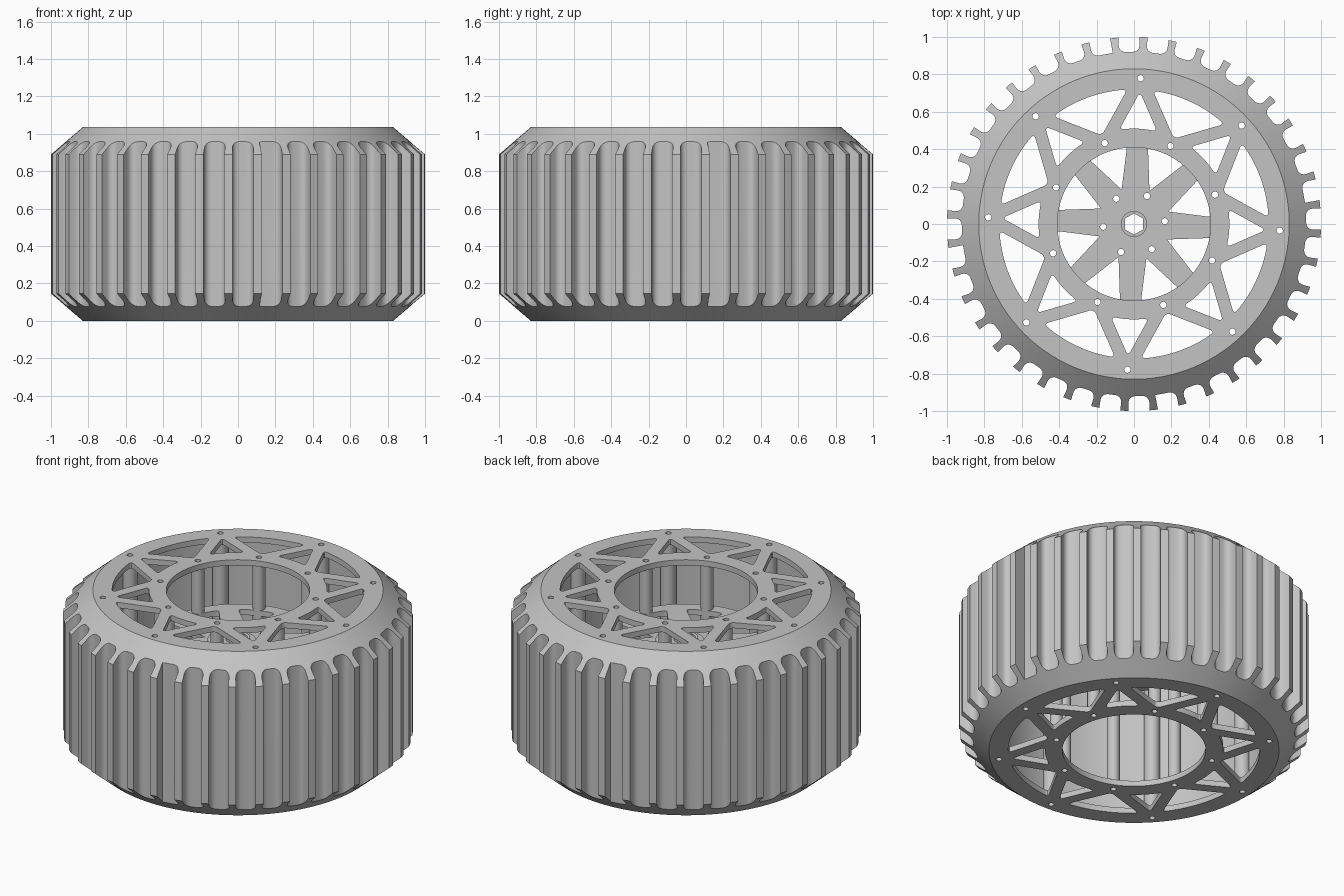
import bpy, bmesh
from math import radians, cos, sin
from mathutils import Matrix

cube = bpy.data.objects.get("Cube")
if cube:
    bpy.data.objects.remove(cube, do_unlink=True)

GREY = bpy.data.materials.new("mid_grey")
GREY.use_nodes = True
GREY.diffuse_color = (0.55, 0.55, 0.55, 1)
GREY.node_tree.nodes["Principled BSDF"].inputs["Base Color"].default_value = (0.55, 0.55, 0.55, 1)

HEIGHT = 1.035
PLATE = 0.035
HUB_Z = 0.68
WALL = 0.8               # inner radius of the tyre
OUTER_A = -2.6           # angle of the first outer bolt
INNER_A = OUTER_A + 22.5  # angle of the first inner bolt


def finish(bm, name):
    bmesh.ops.recalc_face_normals(bm, faces=bm.faces)
    me = bpy.data.meshes.new(name)
    bm.to_mesh(me)
    bm.free()
    me.materials.append(GREY)
    ob = bpy.data.objects.new(name, me)
    bpy.context.collection.objects.link(ob)
    return ob


def cylinder(bm, r, z0, z1, at=(0, 0), sides=96):
    bmesh.ops.create_cone(bm, cap_ends=True, segments=sides, radius1=r, radius2=r,
                          depth=z1 - z0, matrix=Matrix.Translation((*at, (z0 + z1) / 2)))


def polar(r, deg):
    return r * cos(radians(deg)), r * sin(radians(deg))


def prism(bm, pts, z0, z1, deg=0, round_at=(), radius=0.025):
    """Extrude an outline drawn along +x, with some rounded corners, turned by deg."""
    part = bmesh.new()
    verts = [part.verts.new((x, y, z0)) for x, y in pts]
    part.faces.new(verts)
    bmesh.ops.bevel(part, geom=[verts[i] for i in round_at], offset=radius,
                    segments=4, profile=0.5, affect='VERTICES')
    out = bmesh.ops.extrude_face_region(part, geom=part.faces[:])
    bmesh.ops.translate(part, vec=(0, 0, z1 - z0),
                        verts=[g for g in out["geom"] if isinstance(g, bmesh.types.BMVert)])
    bmesh.ops.rotate(part, verts=part.verts, matrix=Matrix.Rotation(radians(deg), 3, 'Z'))
    bmesh.ops.recalc_face_normals(part, faces=part.faces)
    tmp = bpy.data.meshes.new("tmp")
    part.to_mesh(tmp)
    part.free()
    bm.from_mesh(tmp)
    bpy.data.meshes.remove(tmp)


def activate(ob):
    bpy.ops.object.select_all(action='DESELECT')
    ob.select_set(True)
    bpy.context.view_layer.objects.active = ob


def cut(ob, bm):
    """Subtract a cutter from a part, then shade the part smooth with sharp edges."""
    cutter = finish(bm, "cutter")
    cutter.hide_render = True
    mod = ob.modifiers.new("cut", 'BOOLEAN')
    mod.operation, mod.solver, mod.object = 'DIFFERENCE', 'EXACT', cutter
    activate(ob)
    bpy.ops.object.modifier_apply(modifier=mod.name)
    bpy.data.objects.remove(cutter, do_unlink=True)
    activate(ob)
    bpy.ops.object.shade_smooth_by_angle(angle=radians(25))


def wedge(tip, base, half):
    """Triangle with a curved base; the tip may lie inside or outside the base."""
    return [(tip, 0)] + [polar(base, half * (i / 4 - 1)) for i in range(9)]


# Tyre: chamfered ring with straight rounded grooves
bm = bmesh.new()
half = [(WALL, PLATE), (0.83, PLATE), (0.83, 0), (1.0, 0.145)]
profile = half + [(r, HEIGHT - z) for r, z in reversed(half)]
STEPS = 160
rings = [[bm.verts.new((*polar(r, 360 * s / STEPS), z)) for r, z in profile] for s in range(STEPS)]
for s in range(STEPS):
    a, b = rings[s], rings[(s + 1) % STEPS]
    for i in range(len(profile)):
        j = (i + 1) % len(profile)
        bm.faces.new((a[i], b[i], b[j], a[j]))
tyre = finish(bm, "tyre")
bm = bmesh.new()
for k in range(40):
    # one groove in each quarter keeps a square corner
    corners = (2,) if k % 10 == 1 else (2, 3)
    prism(bm, [(1.05, -0.056), (1.05, 0.056), (0.92, 0.056), (0.92, -0.056)],
          -0.1, HEIGHT + 0.1, -88.45 + 9 * k, corners, 0.036)
cut(tyre, bm)

# Two truss side plates
for name, z in (("bottom_plate", 0), ("top_plate", HEIGHT - PLATE)):
    bm = bmesh.new()
    cylinder(bm, 0.83, z, z + PLATE, sides=STEPS)
    plate = finish(bm, name)
    bm = bmesh.new()
    lo, hi = z - 0.1, z + PLATE + 0.1
    cylinder(bm, 0.41, lo, hi)
    for k in range(8):
        a, b = OUTER_A + 45 * k, INNER_A + 45 * k
        prism(bm, wedge(0.706, 0.51, 11.5), lo, hi, a, (0, 1, 9))
        prism(bm, wedge(0.504, 0.72, 17), lo, hi, b, (0, 1, 9))
        cylinder(bm, 0.017, lo, hi, polar(0.78, a), 16)
        cylinder(bm, 0.017, lo, hi, polar(0.46, b), 16)
    cut(plate, bm)

# Hollow spacer posts between the plates, on both bolt circles
for name, circle, start, r in (("inner_spacer_post", 0.46, INNER_A, 0.037),
                               ("outer_bolt_boss", 0.78, OUTER_A, 0.045)):
    for k in range(8):
        at = polar(circle, start + 45 * k)
        bm = bmesh.new()
        cylinder(bm, r, PLATE, HEIGHT - PLATE, at, 24)
        post = finish(bm, name)
        bm = bmesh.new()
        cylinder(bm, 0.017, -0.1, HEIGHT + 0.1, at, 16)
        cut(post, bm)

# Hub plate with tapered spokes
lo, hi = HUB_Z - 0.1, HUB_Z + 0.1
bm = bmesh.new()
cylinder(bm, 0.5, HUB_Z, HUB_Z + PLATE)
hub = finish(bm, "hub_plate")
bolts = [polar(0.165, 5 + 60 * k) for k in range(6)]
bm = bmesh.new()
for k in range(8):
    b = INNER_A + 45 * k
    prism(bm, wedge(0.195, 0.425, 15), lo, hi, b, (1, 9), 0.02)
    cylinder(bm, 0.017, lo, hi, polar(0.46, b), 16)
for at in bolts:
    cylinder(bm, 0.017, lo, hi, at, 16)
cylinder(bm, 0.09, lo, hi)
cut(hub, bm)

# Flange, bearing and hexagonal bushing in the middle of the hub
for name, r, bore, sides, lift in (("hub_flange", 0.175, 0.09, 48, 0.008),
                                   ("hub_bearing", 0.1, 0.065, 48, 0.012),
                                   ("hex_bushing", 0.07, 0.057, 6, 0.025)):
    bm = bmesh.new()
    cylinder(bm, r, HUB_Z - lift, HUB_Z + PLATE + lift, sides=48)
    ob = finish(bm, name)
    bm = bmesh.new()
    cylinder(bm, bore, lo, hi, sides=sides)
    if name == "hub_flange":
        for at in bolts:
            cylinder(bm, 0.017, lo, hi, at, 16)
    cut(ob, bm)
